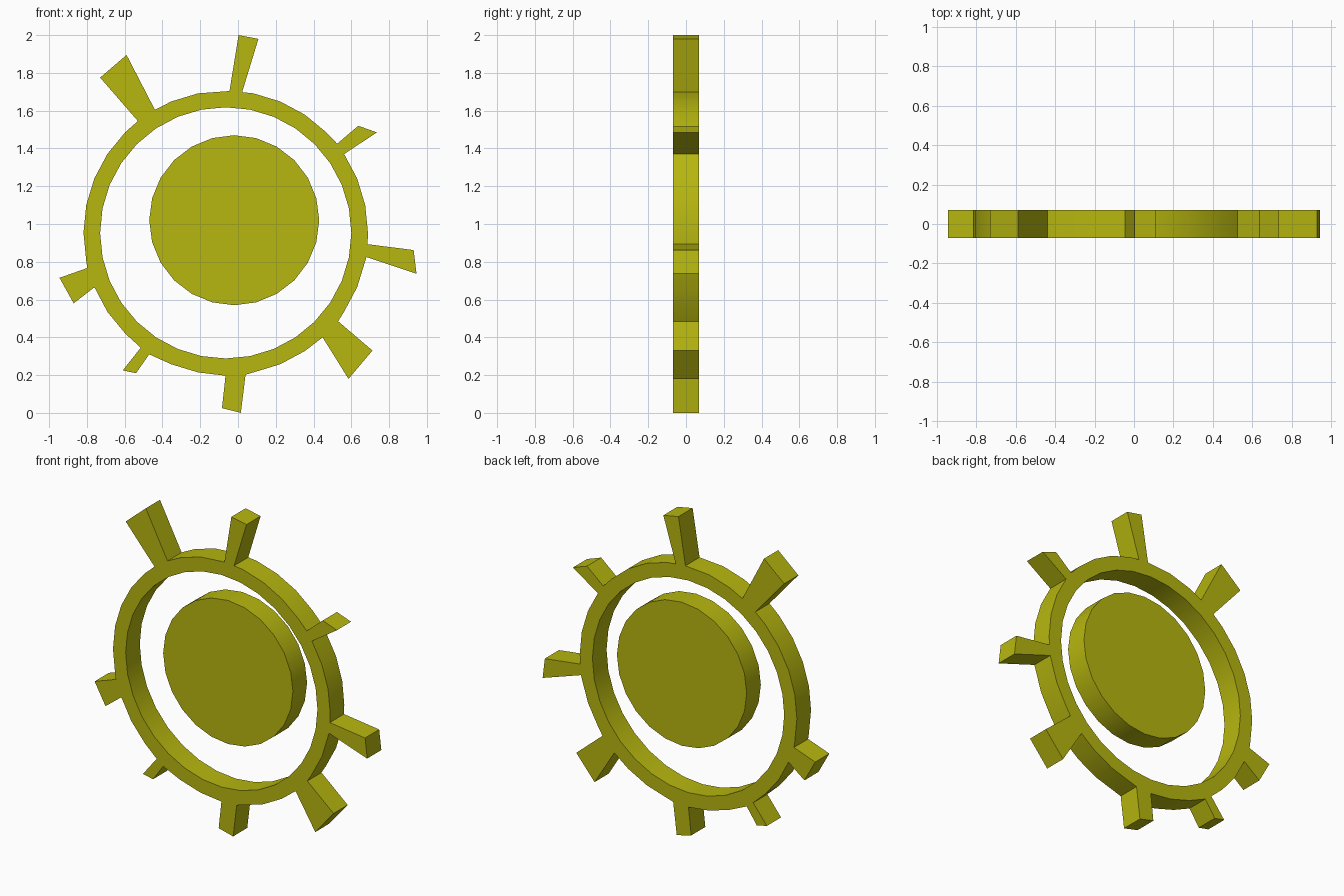
import bpy, bmesh, math

if "Cube" in bpy.data.objects:
    bpy.data.objects.remove(bpy.data.objects["Cube"])

D = 0.07                       # half depth
yellow = bpy.data.materials.new("olive_yellow")
yellow.diffuse_color = (0.47, 0.47, 0.005, 1)
yellow.use_nodes = True
yellow.node_tree.nodes["Principled BSDF"].inputs["Base Color"].default_value = yellow.diffuse_color


def circle(cx, cz, r, n):
    return [(cx + r * math.sin(2 * math.pi * i / n), cz + r * math.cos(2 * math.pi * i / n))
            for i in range(n)]


def plate(name, loops):
    """Fill flat outline loops (x, z) and extrude them through the depth."""
    bm = bmesh.new()
    edges = []
    for pts in loops:
        vs = [bm.verts.new((x, -D, z)) for x, z in pts]
        edges += [bm.edges.new((vs[i - 1], vs[i])) for i in range(len(vs))]
    bmesh.ops.triangle_fill(bm, edges=edges, use_beauty=True, normal=(0, -1, 0))
    ext = bmesh.ops.extrude_face_region(bm, geom=bm.faces[:], use_keep_orig=True)
    for v in ext["geom"]:
        if isinstance(v, bmesh.types.BMVert):
            v.co.y = D
    bmesh.ops.recalc_face_normals(bm, faces=bm.faces[:])
    me = bpy.data.meshes.new(name)
    bm.to_mesh(me)
    bm.free()
    me.materials.append(yellow)
    me.shade_smooth()
    me.set_sharp_from_angle(angle=math.radians(25))
    ob = bpy.data.objects.new(name, me)
    bpy.context.collection.objects.link(ob)
    return ob


# Central disc
plate("sun_disc", [circle(-0.02, 1.02, 0.45, 24)])

# Rays, clockwise from the top: base, tip, tip, base
rays = [
    [(-0.045, 1.704), (0.003, 2.0), (0.108, 1.98), (0.022, 1.698)],
    [(0.525, 1.425), (0.637, 1.52), (0.735, 1.485), (0.562, 1.37)],
    [(0.686, 0.893), (0.93, 0.862), (0.945, 0.737), (0.68, 0.825)],
    [(0.53, 0.485), (0.712, 0.33), (0.585, 0.18), (0.448, 0.40)],
    [(0.04, 0.202), (0.015, 0.0), (-0.085, 0.025), (-0.066, 0.197)],
    [(-0.47, 0.31), (-0.54, 0.21), (-0.61, 0.225), (-0.515, 0.345)],
    [(-0.76, 0.665), (-0.87, 0.58), (-0.945, 0.715), (-0.798, 0.767)],
    [(-0.53, 1.545), (-0.73, 1.775), (-0.59, 1.895), (-0.44, 1.605)],
]

# Ring with rays as one outline: ring points fill the gaps between rays
CX, CZ = -0.065, 0.953


def bearing(p):
    return math.atan2(p[0] - CX, p[1] - CZ) % (2 * math.pi)


outer = []
ring_pts = circle(CX, CZ, 0.753, 32)
for i, ray in enumerate(rays):
    outer += ray
    start = bearing(ray[3])
    span = (bearing(rays[(i + 1) % 8][0]) - start) % (2 * math.pi)
    gap = [((bearing(p) - start) % (2 * math.pi), p) for p in ring_pts]
    outer += [p for a, p in sorted(gap) if 0.04 < a < span - 0.04]

plate("rayed_ring", [outer, circle(CX, CZ, 0.665, 32)])
